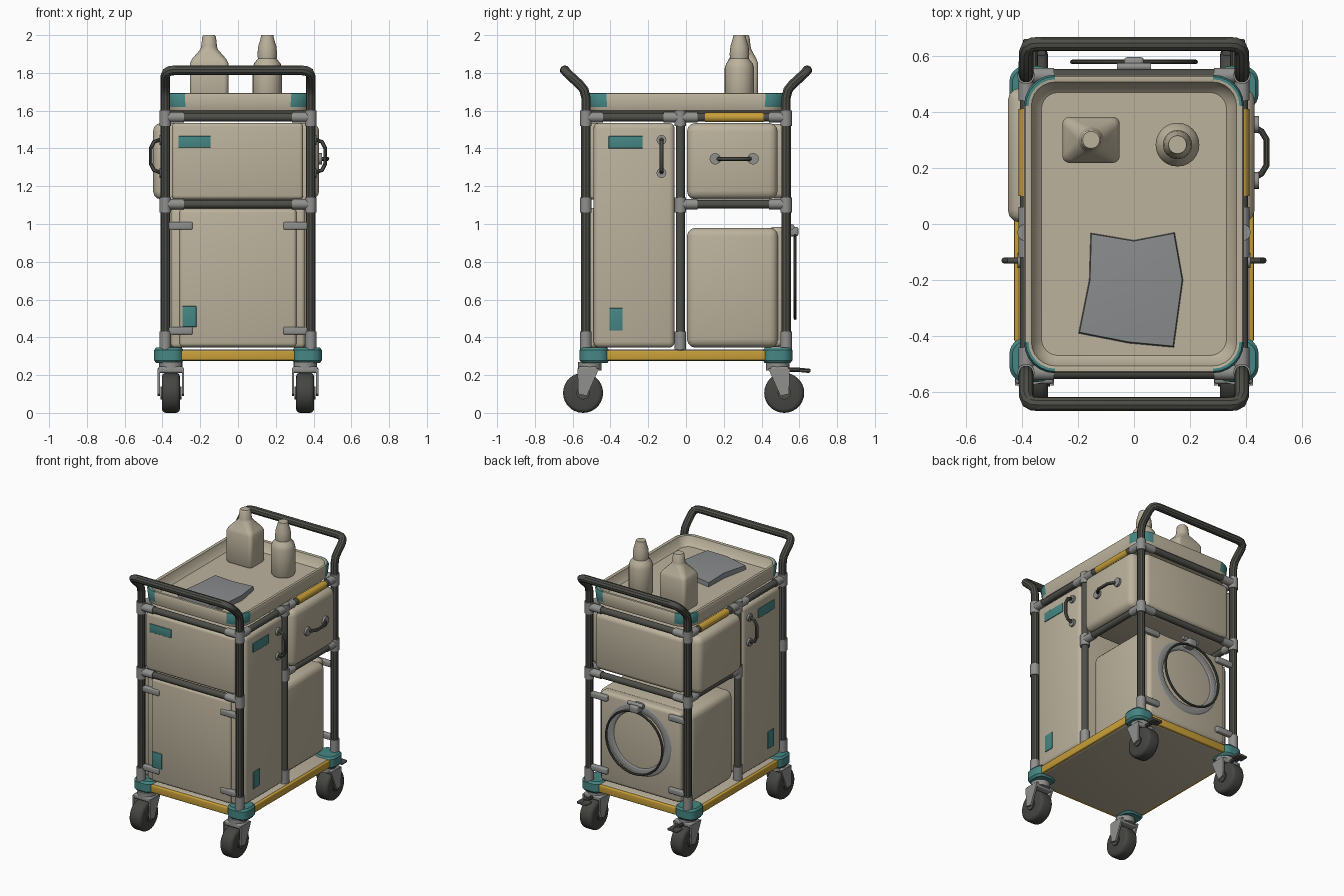
import bpy, bmesh, math
from mathutils import Vector, Matrix

if "Cube" in bpy.data.objects:
    bpy.data.objects.remove(bpy.data.objects["Cube"])


def material(name, r, g, b):
    m = bpy.data.materials.new(name)
    m.diffuse_color = (r, g, b, 1)
    m.use_nodes = True
    m.node_tree.nodes["Principled BSDF"].inputs["Base Color"].default_value = m.diffuse_color
    return m


BEIGE = material("beige_plastic", 0.50, 0.445, 0.335)
TEAL = material("teal_plastic", 0.06, 0.24, 0.23)
YELLOW = material("yellow_trim", 0.58, 0.35, 0.04)
DARK = material("dark_tube", 0.075, 0.075, 0.065)
TYRE = material("tyre_rubber", 0.06, 0.06, 0.055)
GREY = material("grey_metal", 0.28, 0.28, 0.275)
CLOTH = material("grey_cloth", 0.25, 0.26, 0.265)


def finish(bm, name, *mats):
    bmesh.ops.recalc_face_normals(bm, faces=bm.faces)
    me = bpy.data.meshes.new(name)
    bm.to_mesh(me)
    bm.free()
    for m in mats:
        me.materials.append(m)
    ob = bpy.data.objects.new(name, me)
    bpy.context.collection.objects.link(ob)
    return ob


def box(name, x0, x1, y0, y1, z0, z1, mat, bevel=0.0, seg=3):
    bm = bmesh.new()
    bmesh.ops.create_cube(bm, size=1)
    bmesh.ops.scale(bm, vec=(abs(x1 - x0), y1 - y0, z1 - z0), verts=bm.verts)
    bmesh.ops.translate(bm, vec=((x0 + x1) / 2, (y0 + y1) / 2, (z0 + z1) / 2), verts=bm.verts)
    if bevel:
        bmesh.ops.bevel(bm, geom=bm.edges[:], offset=bevel, segments=seg, profile=0.5, affect='EDGES')
    return finish(bm, name, mat)


def cyl(name, p, q, r, mat, bevel=0.0, n=16):
    p, q = Vector(p), Vector(q)
    bm = bmesh.new()
    bmesh.ops.create_cone(bm, cap_ends=True, segments=n, radius1=r, radius2=r, depth=(q - p).length)
    if bevel:
        rim = [e for e in bm.edges if abs(e.verts[0].co.z - e.verts[1].co.z) < 1e-5]
        bmesh.ops.bevel(bm, geom=rim, offset=bevel, segments=3, profile=0.5, affect='EDGES')
    rot = (q - p).to_track_quat('Z', 'Y').to_matrix().to_4x4()
    bmesh.ops.transform(bm, matrix=Matrix.Translation((p + q) / 2) @ rot, verts=bm.verts)
    return finish(bm, name, mat)


def tube(name, pts, r, mat):
    cu = bpy.data.curves.new(name, 'CURVE')
    cu.dimensions = '3D'
    cu.bevel_depth, cu.bevel_resolution, cu.use_fill_caps = r, 3, True
    sp = cu.splines.new('POLY')
    sp.points.add(len(pts) - 1)
    for pt, co in zip(sp.points, pts):
        pt.co = (*co, 1)
    cu.materials.append(mat)
    ob = bpy.data.objects.new(name, cu)
    bpy.context.collection.objects.link(ob)
    bpy.ops.object.select_all(action='DESELECT')
    ob.select_set(True)
    bpy.context.view_layer.objects.active = ob
    bpy.ops.object.convert(target='MESH')


def loft(name, cx, cy, rings, mats, rule=None, n=6):
    """Skin rounded-rectangle rings given as (half x, half y, corner radius, z)."""
    bm = bmesh.new()
    loops = []
    for hx, hy, r, z in rings:
        loop = []
        for c, (sx, sy) in enumerate(((1, 1), (-1, 1), (-1, -1), (1, -1))):
            for i in range(n + 1):
                a = math.pi / 2 * (c + i / n)
                loop.append(bm.verts.new((cx + sx * (hx - r) + r * math.cos(a),
                                          cy + sy * (hy - r) + r * math.sin(a), z)))
        loops.append(loop)
    k = len(loops[0])
    for j in range(len(loops) - 1):
        for i in range(k):
            f = bm.faces.new((loops[j][i], loops[j][(i + 1) % k], loops[j + 1][(i + 1) % k], loops[j + 1][i]))
            if rule:
                f.material_index = rule(j, i % (n + 1) < n)
    bm.faces.new(loops[0])
    bm.faces.new(loops[-1])
    bmesh.ops.remove_doubles(bm, verts=bm.verts, dist=1e-5)
    return finish(bm, name, *mats)


PX, PY, MY, R = 0.385, 0.53, -0.03, 0.026

# Base deck with corner bumpers and yellow trim
box("base_deck", -0.415, 0.415, -0.535, 0.535, 0.275, 0.335, BEIGE, 0.015)
for s in (-1, 1):
    box("trim_strip_end", -0.30, 0.30, s * 0.535 - 0.014, s * 0.535 + 0.014, 0.278, 0.33, YELLOW, 0.006)
    box("trim_strip_side", s * 0.413 - 0.014, s * 0.413 + 0.014, -0.42, 0.42, 0.278, 0.33, YELLOW, 0.006)
    for t in (-1, 1):
        loft("corner_bumper", s * 0.366, t * 0.485,
             [(0.068, 0.068, 0.05, 0.264), (0.078, 0.078, 0.055, 0.278), (0.078, 0.078, 0.055, 0.332),
              (0.068, 0.068, 0.05, 0.346)], [TEAL])

# Casters
for s in (-1, 1):
    x = s * 0.355
    for t, y in ((-1, -0.545), (1, 0.52)):
        cyl("wheel", (x - 0.048, y, 0.106), (x + 0.048, y, 0.106), 0.106, TYRE, 0.022, n=28)
        cyl("wheel_hub", (x - 0.056, y, 0.106), (x + 0.056, y, 0.106), 0.035, DARK)
        cyl("caster_swivel", (x, y - t * 0.035, 0.225), (x, y - t * 0.035, 0.27), 0.062, GREY)
        box("fork_crown", x - 0.068, x + 0.068, y - t * 0.025 - 0.05, y - t * 0.025 + 0.05, 0.212, 0.245, GREY, 0.01)
        for u in (-1, 1):
            bm = bmesh.new()
            prof = ((-0.085, 0.235), (0.03, 0.235), (0.025, 0.10), (-0.02, 0.09))
            vs = [bm.verts.new((x + u * 0.058, y + t * a, b)) for a, b in prof]
            ext = bmesh.ops.extrude_face_region(bm, geom=[bm.faces.new(vs)])
            bmesh.ops.translate(bm, vec=(u * 0.012, 0, 0),
                                verts=[g for g in ext["geom"] if isinstance(g, bmesh.types.BMVert)])
            finish(bm, "caster_fork", GREY)
    tube("brake_pedal", [(x, 0.53, 0.228), (x, 0.60, 0.228), (x, 0.655, 0.222)], 0.012, DARK)
    box("brake_pad", x - 0.04, x + 0.04, 0.60, 0.66, 0.216, 0.232, DARK, 0.005)

# Frame: end hoops that turn out into push handles
for t in (-1, 1):
    half = [(PX, PY, 0.33), (PX, PY, 1.67), (PX, 0.54, 1.71), (PX, 0.565, 1.74), (PX, 0.612, 1.783),
            (0.378, 0.631, 1.801), (0.36, 0.640, 1.811), (0.33, 0.642, 1.814)]
    path = [(x, t * y, z) for x, y, z in half]
    tube("end_hoop", path + [(-x, y, z) for x, y, z in reversed(path)], R, DARK)
    for z in (1.565, 1.105):
        cyl("end_rail", (-PX, t * PY, z), (PX, t * PY, z), 0.022, DARK)
for s in (-1, 1):
    x = s * PX
    cyl("middle_post", (x, MY, 0.33), (x, MY, 1.565), 0.024, DARK)
    cyl("top_side_rail", (x, -PY, 1.565), (x, PY, 1.565), 0.022, DARK)
    cyl("middle_side_rail", (x, MY, 1.105), (x, PY, 1.105), 0.022, DARK)
    cyl("rail_sleeve_yellow", (x, 0.10, 1.565), (x, 0.41, 1.565), 0.026, YELLOW)
    # Grey joint fittings
    for y in (-PY, MY, PY):
        cyl("foot_collar", (x, y, 0.335), (x, y, 0.43), 0.031, GREY)
        for z in (1.565, 1.105):
            cyl("post_collar", (x, y, z - 0.045), (x, y, z + 0.035), 0.031, GREY)
            if abs(y) > 0.1:
                cyl("end_rail_socket", (x, y, z), (x - s * 0.10, y, z), 0.027, GREY)
            for d in (-1, 1):
                if abs(y + d * 0.09) < PY and (z > 1.5 or (y + d * 0.09) > MY):
                    cyl("side_rail_socket", (x, y, z), (x, y + d * 0.09, z), 0.027, GREY)

# Storage bodies
box("tall_cabinet", -0.402, 0.402, -0.49, -0.06, 0.345, 1.535, BEIGE, 0.03)
box("upper_drawer", -0.45, 0.43, 0.005, 0.485, 1.13, 1.535, BEIGE, 0.045)
box("upper_back_panel", -0.345, 0.345, 0.44, 0.535, 1.135, 1.53, BEIGE, 0.03)
box("lower_bin", -0.38, 0.35, 0.005, 0.488, 0.345, 0.98, BEIGE, 0.045)
box("lower_back_panel", -0.32, 0.31, 0.44, 0.522, 0.35, 0.985, BEIGE, 0.025)
box("upper_front_panel", -0.35, 0.345, -0.535, -0.44, 1.13, 1.535, BEIGE, 0.02)
box("lower_front_panel", -0.31, 0.31, -0.535, -0.44, 0.35, 1.08, BEIGE, 0.02)
box("lower_front_frame", -0.355, 0.355, -0.515, -0.44, 0.345, 1.085, BEIGE, 0.02)

# Hinges on end panels
for s in (-1, 1):
    for t in (-1, 1):
        for z in (0.435, 0.99 if t < 0 else 0.95):
            box("hinge", s * 0.315 - 0.075, s * 0.315 + 0.075, t * 0.53 - 0.016, t * 0.53 + 0.016,
                z - 0.02, z + 0.02, GREY, 0.008)

# Teal label plates
box("front_label_upper", -0.315, -0.145, -0.541, -0.533, 1.405, 1.465, TEAL, 0.003)
box("front_label_lower", -0.295, -0.22, -0.541, -0.533, 0.455, 0.565, TEAL, 0.003)
for s in (-1, 1):
    x0, x1 = sorted((s * 0.399, s * 0.407))
    box("side_label_upper", x0, x1, -0.41, -0.23, 1.40, 1.465, TEAL, 0.003)
    box("side_label_lower", x0, x1, -0.405, -0.335, 0.435, 0.555, TEAL, 0.003)
    # Tall cabinet handles
    tube("cabinet_handle", [(s * 0.40, -0.13, 1.27), (s * 0.445, -0.13, 1.285), (s * 0.462, -0.13, 1.32),
                            (s * 0.462, -0.13, 1.40), (s * 0.445, -0.13, 1.435), (s * 0.40, -0.13, 1.45)], 0.011, DARK)
    for z in (1.27, 1.445):
        cyl("cabinet_handle_mount", (s * 0.39, -0.13, z), (s * 0.416, -0.13, z), 0.026, GREY)

# Drawer handle on the right side
tube("drawer_handle", [(0.42, 0.16, 1.345), (0.455, 0.18, 1.345), (0.473, 0.21, 1.345),
                       (0.473, 0.30, 1.345), (0.455, 0.33, 1.345), (0.42, 0.35, 1.345)], 0.011, DARK)
for y in (0.155, 0.355):
    cyl("drawer_handle_mount", (0.42, y, 1.345), (0.445, y, 1.345), 0.03, GREY)

# Hoop and clip on the back
for nm, y, rad, minor, mat, flat in (("hoop_backing", 0.524, 0.225, 0.028, GREY, 0.3),
                                     ("bag_hoop", 0.578, 0.22, 0.008, DARK, 1)):
    bpy.ops.mesh.primitive_torus_add(major_radius=rad, minor_radius=minor, major_segments=40, minor_segments=8,
                                     location=(0, y, 0.72), rotation=(math.pi / 2, 0, 0))
    ob = bpy.context.object
    ob.name, ob.scale.z = nm, flat
    ob.data.materials.append(mat)
box("hoop_clip", -0.035, 0.035, 0.51, 0.595, 0.935, 0.985, GREY, 0.012)
cyl("hoop_clip_pin", (-0.06, 0.56, 0.985), (0.06, 0.56, 0.985), 0.014, GREY)

# Top tray with teal outer corners
loft("top_tray", 0, 0,
     [(0.35, 0.49, 0.08, 1.588), (0.382, 0.522, 0.11, 1.60), (0.387, 0.527, 0.11, 1.62),
      (0.392, 0.532, 0.11, 1.68), (0.386, 0.526, 0.105, 1.692), (0.376, 0.516, 0.095, 1.693),
      (0.366, 0.506, 0.085, 1.69), (0.352, 0.491, 0.07, 1.65), (0.33, 0.469, 0.06, 1.63)],
     [BEIGE, TEAL], lambda j, arc: int(arc and j in (2, 3, 4)))

# Bottles
loft("square_jug", -0.153, 0.30,
     [(0.095, 0.075, 0.02, 1.628), (0.102, 0.082, 0.025, 1.643), (0.102, 0.082, 0.025, 1.85),
      (0.092, 0.074, 0.03, 1.872), (0.046, 0.046, 0.044, 1.925), (0.042, 0.042, 0.041, 1.94),
      (0.036, 0.036, 0.035, 1.992), (0.03, 0.03, 0.029, 2.0)], [BEIGE])
loft("round_bottle", 0.155, 0.283,
     [(a, a, a - 0.0005, z) for a, z in ((0.07, 1.628), (0.078, 1.643), (0.078, 1.825), (0.07, 1.85), (0.05, 1.875),
                                         (0.052, 1.90), (0.048, 1.94), (0.036, 1.98), (0.032, 2.0))], [BEIGE])

# Folded cloth on the tray
bm = bmesh.new()
edge = [(-0.155, -0.032), (0.0, -0.058), (0.145, -0.03), (0.175, -0.20), (0.142, -0.44), (-0.02, -0.425),
        (-0.198, -0.39), (-0.16, -0.20)]
low = [bm.verts.new((x, y, 1.628)) for x, y in edge]
top = [bm.verts.new((x * 0.98, y * 0.98 - 0.004, 1.658 + 0.008 * (i % 2))) for i, (x, y) in enumerate(edge)]
mid = bm.verts.new((0, -0.22, 1.678))
for i in range(8):
    j = (i + 1) % 8
    bm.faces.new((low[i], low[j], top[j], top[i]))
    bm.faces.new((top[i], top[j], mid))
bm.faces.new(low)
finish(bm, "folded_cloth", CLOTH)

# Smooth shading with crisp edges
bpy.ops.object.select_all(action='SELECT')
bpy.context.view_layer.objects.active = bpy.context.selected_objects[0]
bpy.ops.object.shade_smooth_by_angle(angle=math.radians(35))
